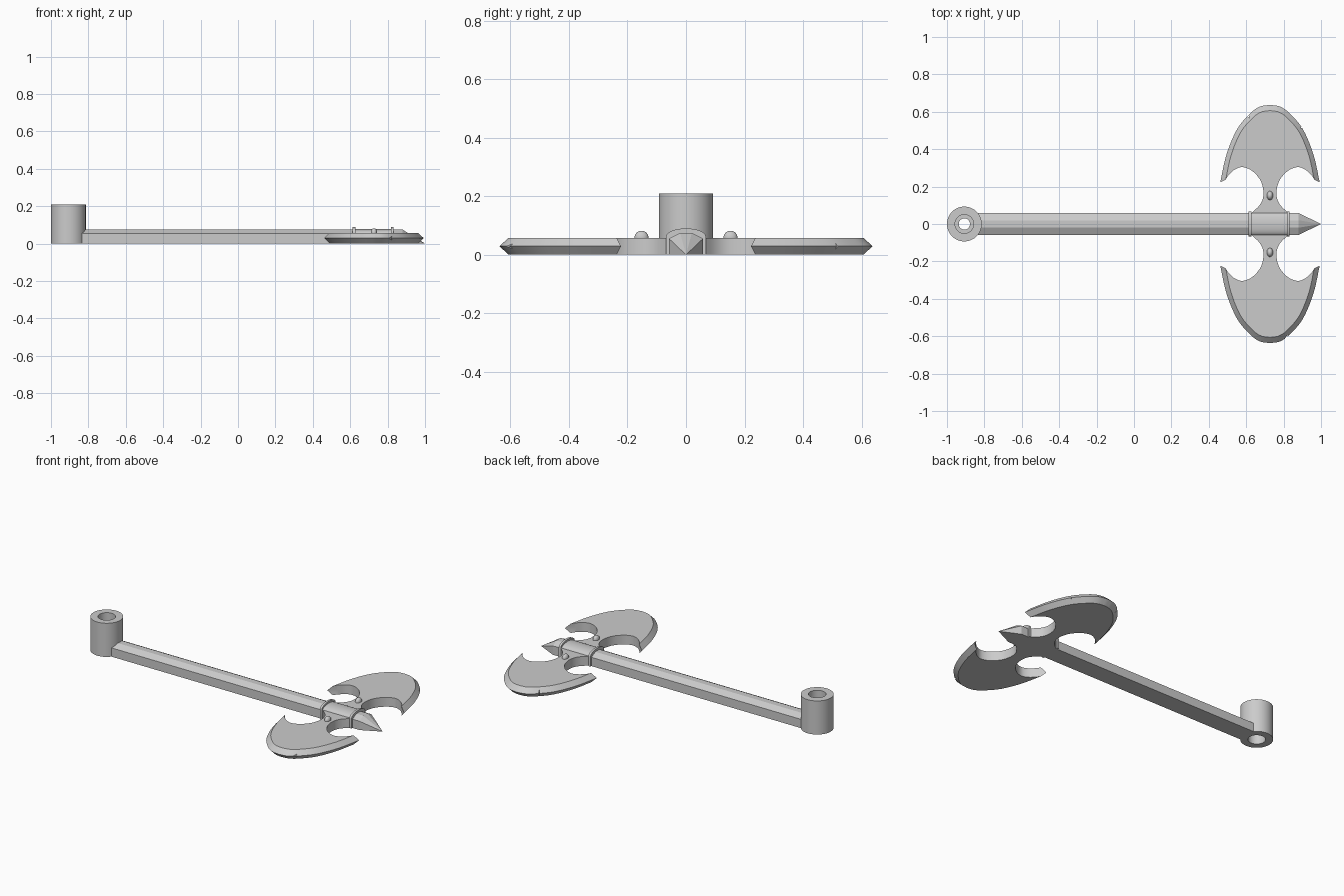
import bpy, bmesh, math
from mathutils import Vector, Matrix

cube = bpy.data.objects.get("Cube")
if cube:
    bpy.data.objects.remove(cube, do_unlink=True)

grey = bpy.data.materials.new("plain_grey")
grey.use_nodes = True
colour = (0.6, 0.6, 0.6, 1)
grey.diffuse_color = colour
grey.node_tree.nodes["Principled BSDF"].inputs["Base Color"].default_value = colour

HEAD_X = 0.727
HEAD_Z = 0.058


def finish(name, bm, smooth=30):
    bmesh.ops.recalc_face_normals(bm, faces=bm.faces)
    mesh = bpy.data.meshes.new(name)
    bm.to_mesh(mesh)
    bm.free()
    mesh.materials.append(grey)
    ob = bpy.data.objects.new(name, mesh)
    bpy.context.collection.objects.link(ob)
    bpy.ops.object.select_all(action='DESELECT')
    ob.select_set(True)
    bpy.context.view_layer.objects.active = ob
    if smooth:
        bpy.ops.object.shade_smooth_by_angle(angle=math.radians(smooth))
    return ob


def loft(name, rings, caps=True, closed=False, smooth=30):
    """Join equal-length rings of points into one skin."""
    bm = bmesh.new()
    loops = [[bm.verts.new(p) for p in ring] for ring in rings]
    n = len(loops[0])
    pairs = list(zip(loops, loops[1:]))
    if closed:
        pairs.append((loops[-1], loops[0]))
    for a, b in pairs:
        for i in range(n):
            j = (i + 1) % n
            bm.faces.new((a[i], a[j], b[j], b[i]))
    if caps and not closed:
        bm.faces.new(loops[0])
        bm.faces.new(loops[-1])
    bmesh.ops.remove_doubles(bm, verts=bm.verts, dist=0.00001)
    return finish(name, bm, smooth)


def along_x(name, section, x0, x1, smooth=30):
    return loft(name, [[(x, y, z) for y, z in section] for x in (x0, x1)], smooth=smooth)


def arch(half, shoulder, top, steps=16):
    """Flat-bottomed section with a rounded top."""
    pts = [(-half, 0), (half, 0)]
    for i in range(steps + 1):
        a = math.pi * i / steps
        pts.append((half * math.cos(a), shoulder + (top - shoulder) * math.sin(a)))
    return pts


def spline(points, steps=5):
    """Smooth curve through the given points."""
    p = [Vector(q) for q in points]
    p = [2 * p[0] - p[1]] + p + [2 * p[-1] - p[-2]]
    out = []
    for a, b, c, d in zip(p, p[1:], p[2:], p[3:]):
        for s in range(steps):
            t = s / steps
            out.append(0.5 * (2 * b + (c - a) * t + (2 * a - 5 * b + 4 * c - d) * t * t
                              + (3 * b - a - 3 * c + d) * t ** 3))
    return out + [p[-2]]


# end socket with a stepped bore
bore = [(0.093, 0), (0.093, 0.21), (0.05, 0.21), (0.05, 0.15),
        (0.03, 0.15), (0.03, 0.06), (0.05, 0.06), (0.05, 0)]
turns = [2 * math.pi * i / 48 for i in range(48)]
loft("end_socket", [[(-0.907 + r * math.cos(a), r * math.sin(a), z) for r, z in bore]
                    for a in turns], closed=True)

# handle with chamfered top
bar = [(-0.058, 0), (0.058, 0), (0.058, 0.055), (0.02, 0.075), (-0.02, 0.075), (-0.058, 0.055)]
along_x("handle", bar, -0.84, 0.64, smooth=0)

# spike tapering down to a low point
loft("spike", [[(0.82, y, z) for y, z in bar], [(0.88, y, z) for y, z in bar],
               [(1.0, y * 0.01, z * 0.01) for y, z in bar]], smooth=0)

# double blade: quarter outline as offsets from the head centre
edge = spline([(0, 0.637), (0.055, 0.627), (0.107, 0.59), (0.177, 0.505),
               (0.233, 0.37), (0.266, 0.222)])
hollow = spline([(0.225, 0.258), (0.19, 0.29), (0.147, 0.304), (0.097, 0.285), (0.055, 0.24),
                 (0.037, 0.19), (0.037, 0.14), (0.056, 0.1), (0.095, 0.062)])


def outline(z, shrink):
    pivot = Vector((0, 0.36))
    quarter = [pivot + (p - pivot) * shrink for p in edge] + hollow
    ring = []
    for sx, sy, flip in ((-1, 1, False), (-1, -1, True), (1, -1, False), (1, 1, True)):
        pts = quarter[:0:-1] if flip else quarter
        if (sx, sy) == (1, -1):
            pts = quarter
        ring += [(HEAD_X + sx * p.x, sy * p.y, z) for p in pts]
    return ring


blade = loft("double_blade", [outline(0, 0.89), outline(HEAD_Z / 2, 1), outline(HEAD_Z, 0.89)],
             smooth=25)

# battle nicks cut into the edges
for x, y, turn in ((0.605, 0.585, 0.6), (0.905, 0.525, -0.8), (0.815, -0.61, 2.8)):
    bm = bmesh.new()
    bmesh.ops.create_cone(bm, cap_ends=True, segments=3, radius1=0.022, radius2=0.022, depth=0.2)
    bmesh.ops.transform(bm, verts=bm.verts, matrix=Matrix.Translation((x, y, 0.03))
                        @ Matrix.Rotation(turn, 4, 'Z') @ Matrix.Diagonal((0.4, -1, 1, 1)))
    cutter = finish("nick_cutter", bm, 0)
    cutter.hide_render = True
    mod = blade.modifiers.new("nick", 'BOOLEAN')
    mod.operation = 'DIFFERENCE'
    mod.solver = 'EXACT'
    mod.object = cutter
    bpy.context.view_layer.objects.active = blade
    bpy.ops.object.modifier_apply(modifier=mod.name)
    bpy.data.objects.remove(cutter, do_unlink=True)

# rounded hub between two collars
along_x("hub", arch(0.06, 0.055, 0.078), 0.625, 0.83, smooth=40)
for name, x in (("rear_collar", 0.62), ("front_collar", 0.825)):
    along_x(name, arch(0.068, 0.062, 0.09), x - 0.007, x + 0.007, smooth=40)

# domed rivets on the necks
for name, side in (("left_rivet", 1), ("right_rivet", -1)):
    bm = bmesh.new()
    bmesh.ops.create_uvsphere(bm, u_segments=20, v_segments=12, radius=1)
    bmesh.ops.transform(bm, verts=bm.verts, matrix=Matrix.Translation((HEAD_X, side * 0.152, HEAD_Z))
                        @ Matrix.Diagonal((0.017, 0.024, 0.024, 1)))
    finish(name, bm, 60)
